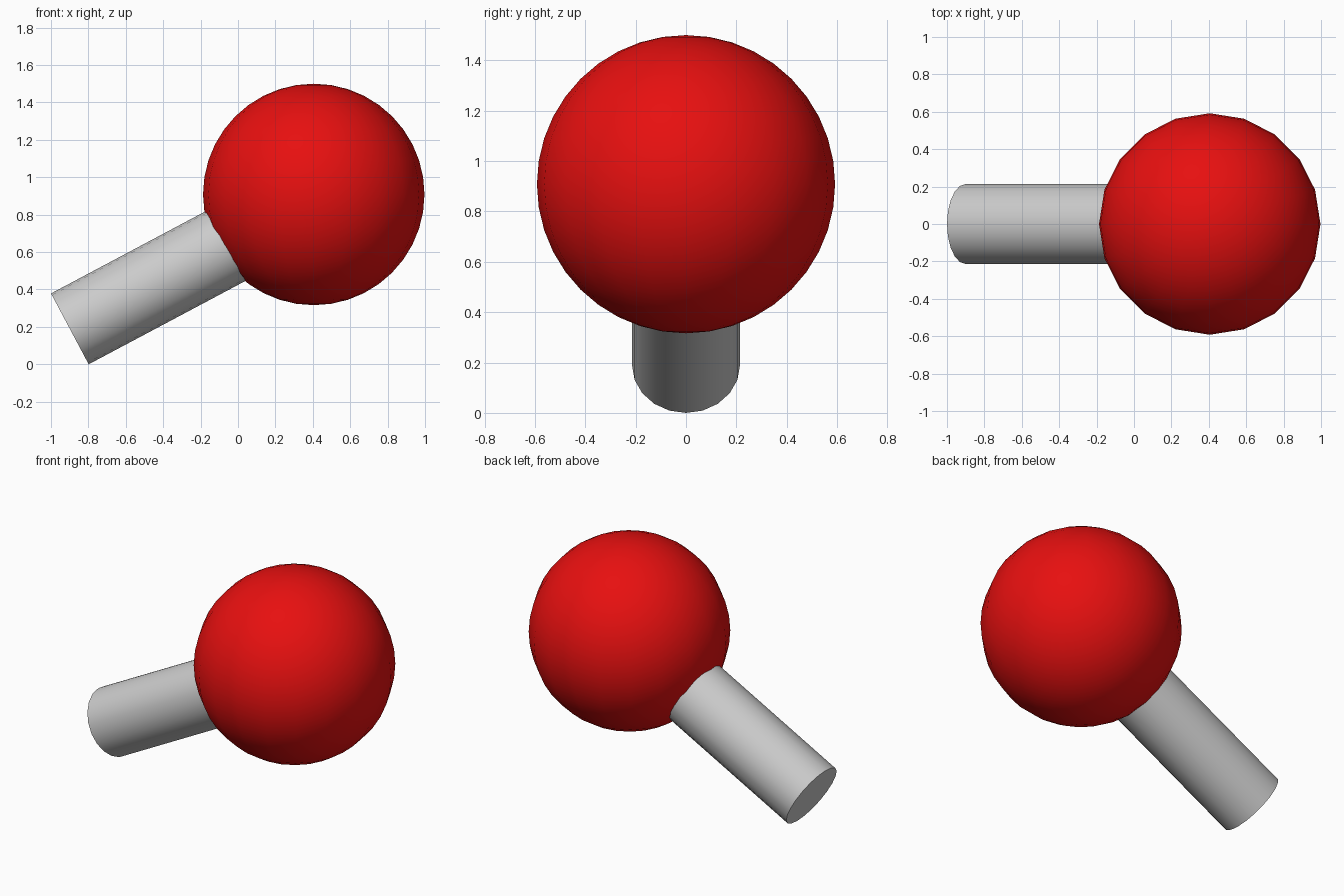
import bpy
from math import radians, sin, cos

if "Cube" in bpy.data.objects:
    bpy.data.objects.remove(bpy.data.objects["Cube"])

TILT = radians(28)


def smooth(obj):
    bpy.ops.object.shade_smooth_by_angle(angle=radians(40))
    return obj


# red ball head
bpy.ops.mesh.primitive_uv_sphere_add(segments=20, ring_count=20, radius=0.592,
                                     location=(0.405, 0, 0.908))
ball = smooth(bpy.context.object)
ball.name = "ball"
red = bpy.data.materials.new("red")
red.diffuse_color = (0.8, 0.005, 0.005, 1)
red.use_nodes = True
red.node_tree.nodes["Principled BSDF"].inputs["Base Color"].default_value = red.diffuse_color
ball.data.materials.append(red)

# grey tilted rod, running from its free end into the ball
length, radius = 1.2, 0.2145
base_x, base_z = -0.899, 0.1893
bpy.ops.mesh.primitive_cylinder_add(
    vertices=20, radius=radius, depth=length,
    location=(base_x + cos(TILT) * length / 2, 0, base_z + sin(TILT) * length / 2),
    rotation=(0, radians(90) - TILT, 0))
rod = smooth(bpy.context.object)
rod.name = "rod"
